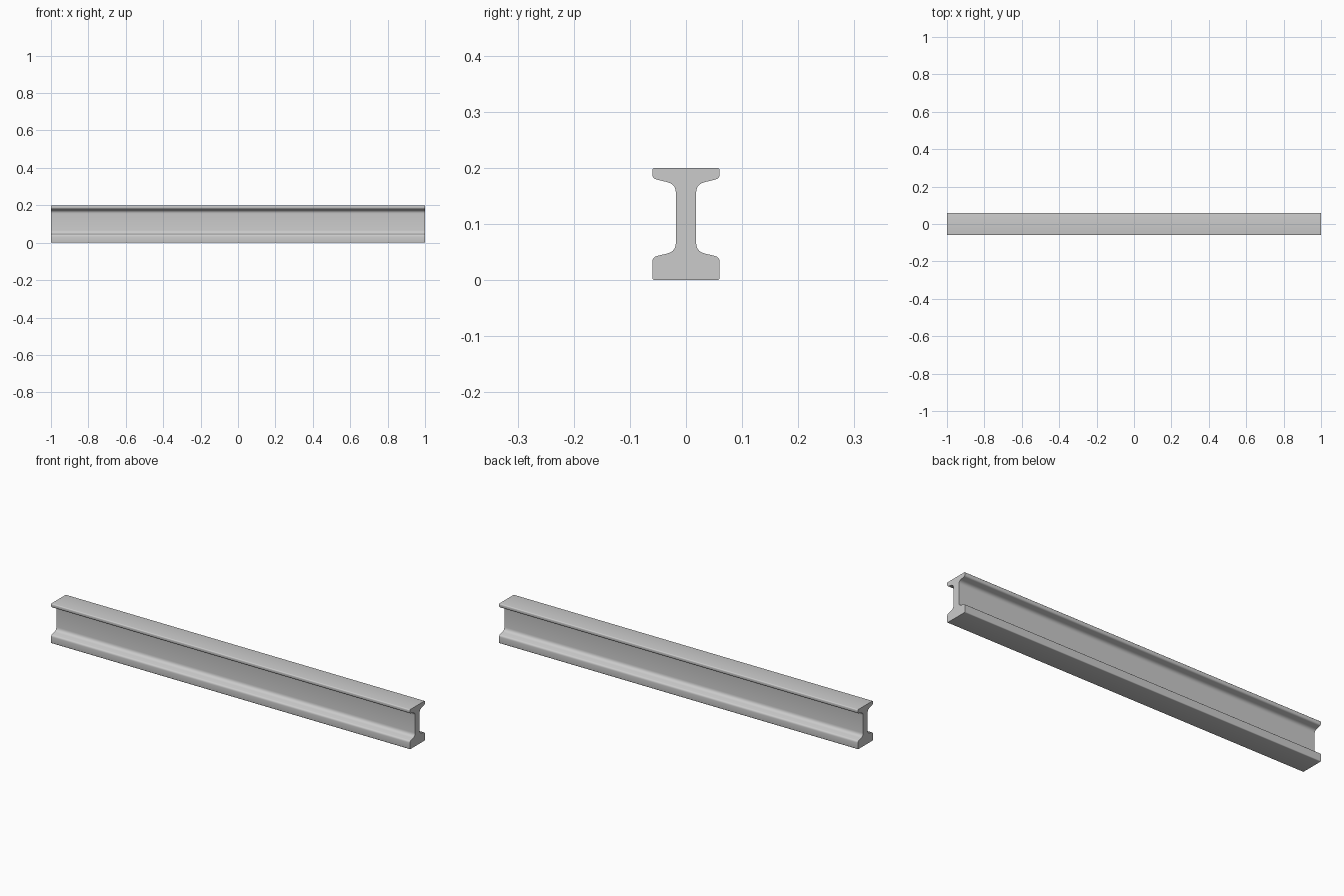
import bpy, bmesh
from mathutils import Vector

if "Cube" in bpy.data.objects:
    bpy.data.objects.remove(bpy.data.objects["Cube"])

LENGTH = 2.0

# Half profile corners: (y, z, fillet size, fillet segments)
CORNERS = [
    (0.060, 0.000, 0.005, 3),   # base corner
    (0.060, 0.041, 0.009, 4),   # thick lower flange shoulder
    (0.018, 0.051, 0.016, 5),   # lower web fillet
    (0.018, 0.171, 0.016, 5),   # upper web fillet
    (0.060, 0.181, 0.008, 4),   # thin upper flange lip
    (0.060, 0.200, 0.005, 3),   # top corner
]


def rounded_half(corners):
    """Round each corner with a small curve, from bottom to top."""
    centre = [Vector((0, corners[0][1]))]
    pts = [Vector(c[:2]) for c in corners]
    chain = centre + pts + [Vector((0, corners[-1][1]))]
    out = []
    for i, (_, _, size, segs) in enumerate(corners):
        p = chain[i + 1]
        a = p + (chain[i] - p).normalized() * size
        b = p + (chain[i + 2] - p).normalized() * size
        for k in range(segs + 1):
            t = k / segs
            out.append(a * (1 - t) ** 2 + p * 2 * t * (1 - t) + b * t ** 2)
    return out


# Mirror the half profile and extrude it along x
half = rounded_half(CORNERS)
profile = [(p.x, p.y) for p in half] + [(-p.x, p.y) for p in reversed(half)]

bm = bmesh.new()
end = bm.faces.new([bm.verts.new((-LENGTH / 2, y, z)) for y, z in profile])
ext = bmesh.ops.extrude_face_region(bm, geom=[end], use_keep_orig=True)
verts = [g for g in ext["geom"] if isinstance(g, bmesh.types.BMVert)]
bmesh.ops.translate(bm, verts=verts, vec=(LENGTH, 0, 0))
bmesh.ops.recalc_face_normals(bm, faces=bm.faces)

mesh = bpy.data.meshes.new("steel_beam")
bm.to_mesh(mesh)
bm.free()
beam = bpy.data.objects.new("steel_beam", mesh)
bpy.context.collection.objects.link(beam)

# Smooth fillets, sharp ends
bpy.context.view_layer.objects.active = beam
beam.select_set(True)
bpy.ops.object.shade_smooth_by_angle(angle=0.6)
